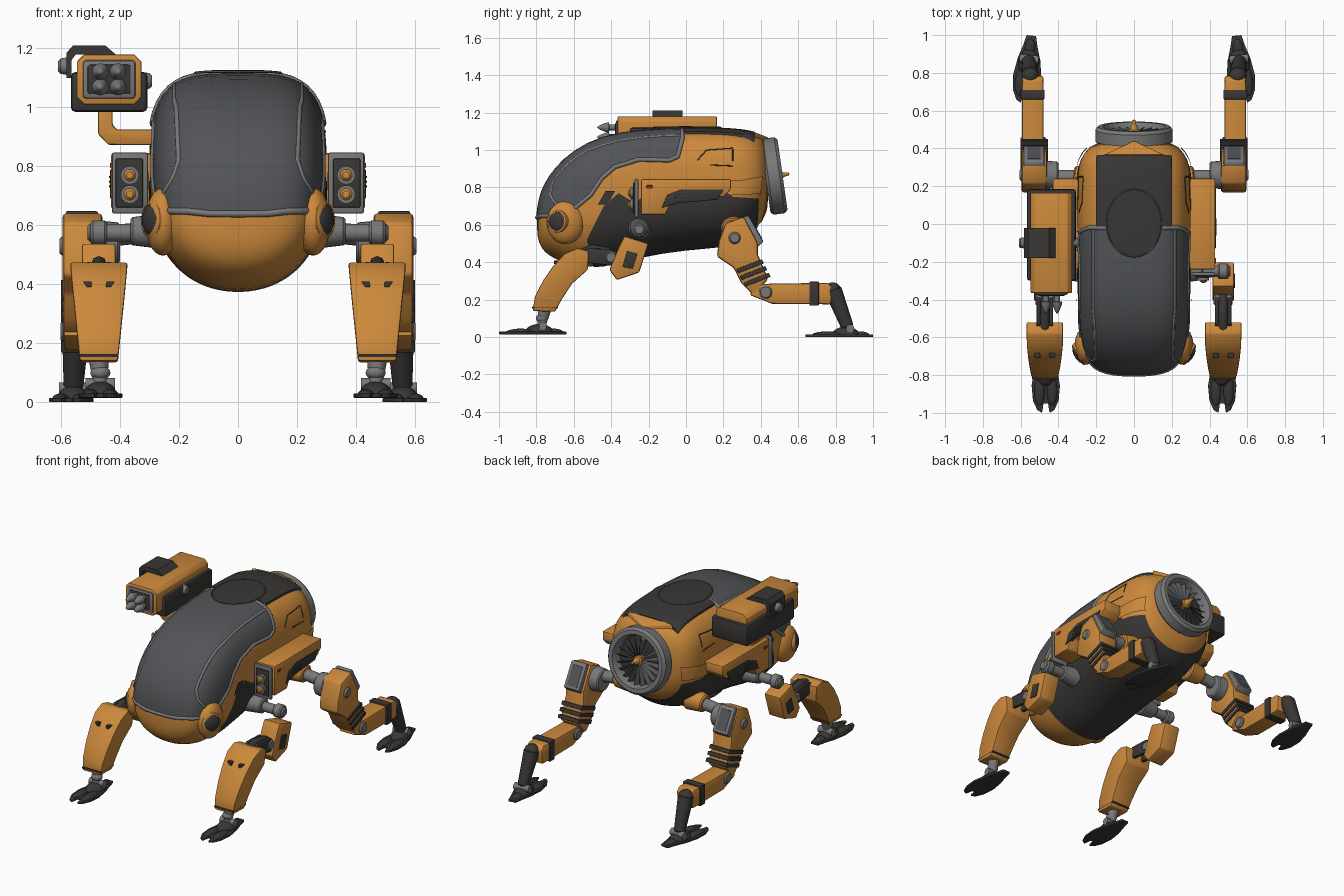
import bpy, bmesh, math
from mathutils import Vector, Matrix
from mathutils.bvhtree import BVHTree

if "Cube" in bpy.data.objects:
    bpy.data.objects.remove(bpy.data.objects["Cube"])

def mat(name, c):
    m = bpy.data.materials.new(name); m.diffuse_color = (*c, 1); return m
ORANGE = mat("orange paint", (.60, .25, .045)); DARK = mat("dark rubber", (.04, .038, .036))
GLASS = mat("canopy grey", (.085, .088, .095)); GREY = mat("metal grey", (.19, .19, .19))
RED = mat("red marker", (.25, .02, .02))

def finish(name, bm, m, mirror=False, bevel=0, angle=35):
    bmesh.ops.recalc_face_normals(bm, faces=bm.faces)
    if bevel:
        es = [e for e in bm.edges if e.calc_face_angle(0) > .5]
        bmesh.ops.bevel(bm, geom=es, offset=bevel, segments=2, profile=.5, affect='EDGES', clamp_overlap=True)
    me = bpy.data.meshes.new(name); bm.to_mesh(me); bm.free()
    me.materials.append(m)
    me.polygons.foreach_set("use_smooth", [True] * len(me.polygons))
    me.set_sharp_from_angle(angle=math.radians(angle))
    ob = bpy.data.objects.new(name, me); bpy.context.collection.objects.link(ob)
    if mirror: ob.modifiers.new("mirror", 'MIRROR')
    return ob

def prism(name, pts, axis, lo, hi, m, mirror=False, bevel=0, shape=None):
    bm = bmesh.new()
    put = {'x': lambda a, b, t: (t, a, b), 'y': lambda a, b, t: (a, t, b), 'z': lambda a, b, t: (a, b, t)}[axis]
    r = [[bm.verts.new(put(a, b, t)) for a, b in pts] for t in (lo, hi)]
    bm.faces.new(r[0]); bm.faces.new(r[1])
    for i in range(len(pts)):
        j = (i + 1) % len(pts); bm.faces.new((r[0][i], r[0][j], r[1][j], r[1][i]))
    if shape:
        for v in bm.verts: v.co = shape(v.co)
    return finish(name, bm, m, mirror, bevel)

def box(name, x, y, z, m, mirror=False, bevel=.008):
    return prism(name, [(x[0], y[0]), (x[1], y[0]), (x[1], y[1]), (x[0], y[1])], 'z', *z, m, mirror, bevel)

def lathe(name, prof, at, axis, m, mirror=False, n=24):
    bm = bmesh.new(); rings = []
    rot = Vector(axis).to_track_quat('Z', 'Y')
    for r, h in prof:
        rings.append([bm.verts.new(Vector(at) + rot @ Vector((r * math.cos(a), r * math.sin(a), h)))
                      for a in (2 * math.pi * i / n for i in range(n))])
    for p, q in zip(rings, rings[1:]):
        for i in range(n): bm.faces.new((p[i - 1], p[i], q[i], q[i - 1]))
    for end in (0, -1):
        if prof[end][0] > 0: bm.faces.new(rings[end])
    bmesh.ops.remove_doubles(bm, verts=bm.verts, dist=1e-5)
    return finish(name, bm, m, mirror)

def rod(name, a, b, r0, r1, m, mirror=True):
    d = Vector(b) - Vector(a); L = d.length; e = min(.008, L / 4)
    return lathe(name, [(0, 0), (r0 - e, 0), (r0, e), (r1, L - e), (r1 - e, L), (0, L)], a, d, m, mirror)

def ellipsoid(name, at, radii, m, mirror=True, floor=-9):
    bm = bmesh.new(); bmesh.ops.create_uvsphere(bm, u_segments=24, v_segments=14, radius=1)
    for v in bm.verts:
        v.co = Vector(at) + v.co * Vector(radii); v.co.z = max(v.co.z, floor)
    return finish(name, bm, m, mirror)

def tube(name, pts, r, m, mirror=False, cyclic=False):
    cu = bpy.data.curves.new(name, 'CURVE'); cu.dimensions = '3D'; cu.bevel_depth = r; cu.bevel_resolution = 2
    sp = cu.splines.new('POLY'); sp.points.add(len(pts) - 1); sp.use_cyclic_u = cyclic
    for p, c in zip(sp.points, pts): p.co = (*c, 1)
    tmp = bpy.data.objects.new("tmp", cu)
    bm = bmesh.new(); me = bpy.data.meshes.new_from_object(tmp); bm.from_mesh(me)
    bpy.data.objects.remove(tmp)
    return finish(name, bm, m, mirror, angle=70)

# hull: lofted cross-sections (y, bottom, middle, top, half width, upper exponent)
KEYS = [(-.797, .55, .60, .66, .07, 2), (-.785, .50, .61, .74, .15, 2.3), (-.76, .455, .62, .812, .21, 2.6),
        (-.70, .415, .64, .905, .255, 3.2), (-.6, .378, .66, .998, .28, 3.6), (-.45, .37, .68, 1.075, .29, 3.9),
        (-.25, .432, .70, 1.108, .298, 3.9), (0, .47, .72, 1.115, .302, 3.9), (.2, .482, .74, 1.108, .302, 3.9),
        (.3, .51, .78, 1.10, .298, 3.6), (.37, .58, .82, 1.088, .272, 3), (.45, .655, .855, 1.053, .205, 2)]
bm = bmesh.new(); N = 40; rings = []
for y, zb, zm, zt, w, n in KEYS:
    ring = []
    for i in range(N):
        a = 2 * math.pi * i / N; c, s = math.cos(a), math.sin(a); k = n if s > 0 else 2.1
        q = (abs(c) ** k + abs(s) ** k) ** (-1 / k)
        ring.append(bm.verts.new((w * c * q, y, zm + s * q * (zt - zm if s > 0 else zm - zb))))
    rings.append(ring)
for p, q in zip(rings, rings[1:]):
    for i in range(N): bm.faces.new((p[i - 1], p[i], q[i], q[i - 1]))
bm.faces.new(rings[0]); bm.faces.new(rings[-1])
hull = finish("hull", bm, ORANGE, angle=60)
hull.modifiers.new("smooth", 'SUBSURF').levels = 1
deps = bpy.context.evaluated_depsgraph_get()
hull.data = bpy.data.meshes.new_from_object(hull.evaluated_get(deps)); hull.modifiers.clear()
base = bmesh.new(); base.from_mesh(hull.data); base.normal_update(); bvh = BVHTree.FromBMesh(base)

def panel(name, cutter, m, off):
    """Raised skin: inflated hull trimmed by a cutter, inner cut faces removed."""
    b = base.copy()
    for v, src in zip(b.verts, base.verts): v.co = src.co + src.normal * off
    ob = finish(name, b, m, angle=60)
    mod = ob.modifiers.new("trim", 'BOOLEAN'); mod.operation = 'INTERSECT'; mod.object = cutter; mod.solver = 'EXACT'
    bpy.context.view_layer.update()
    me = bpy.data.meshes.new_from_object(ob.evaluated_get(bpy.context.evaluated_depsgraph_get()))
    b = bmesh.new(); b.from_mesh(me)
    far = [f for f in b.faces if bvh.find_nearest(f.calc_center_median())[3] > off + .012]
    bmesh.ops.delete(b, geom=far, context='FACES')
    for x in (ob, cutter): bpy.data.objects.remove(x)
    return finish(name, b, m, angle=60)

def trace(pts, axis, step=.006):
    """Project a 2D path on to the hull from the side, front or top."""
    put, d = {'x': (lambda a, b: (2, a, b), (-1, 0, 0)), 'y': (lambda a, b: (a, -2, b), (0, 1, 0)),
              'z': (lambda a, b: (a, b, 2), (0, 0, -1))}[axis]
    out = []
    for p, q in zip(pts, pts[1:]):
        k = max(1, int(math.dist(p, q) / step))
        for i in range(k + 1):
            hit = bvh.ray_cast(Vector(put(*(p[j] + (q[j] - p[j]) * i / k for j in (0, 1)))), Vector(d))[0]
            if hit and (not out or (hit - out[-1]).length > .003): out.append(hit)
    return out

# canopy, roof and belly skins
EDGE = [(-.9, .63), (-.72, .65), (-.6, .685), (-.51, .76), (-.45, .85), (-.38, .91), (-.25, .95), (-.09, .945),
        (-.045, .965), (-.02, 1.06), (-.02, 1.14)]
panel("canopy", prism("cut", EDGE + [(-.02, 1.4), (-.9, 1.4)], 'x', -1, 1, GLASS), GLASS, .004)
side = [p for p in trace(EDGE, 'x') if p.y > -.74]
front = trace([(0, .639), (.1, .64), (.17, .648), (side[0].x - .01, side[0].z)], 'y')
tube("canopy_rim", front + side + trace([(.15, -.02), (0, -.02)], 'z'), .012, GREY, True)
tube("canopy_seam", trace([(.215, -.03), (.215, -.45)], 'z') + trace([(.208, 1.0), (.2, .82), (.22, .76), (.25, .71)], 'y'),
     .009, GREY, True)
panel("roof_panel", box("cut", (-.2, .2), (-.012, .365), (.95, 1.4), DARK), DARK, .012)
OVAL = [(.145 * math.cos(i * math.pi / 20), .005 + .178 * math.sin(i * math.pi / 20)) for i in range(40)]
panel("roof_hatch", prism("cut", OVAL, 'z', .95, 1.4, DARK), DARK, .015)
tube("hatch_rim", [p + Vector((0, 0, .013)) for p in trace(OVAL, 'z')], .004, GLASS, cyclic=True)
panel("belly", prism("cut", [(-.45, .2), (-.53, .52), (-.44, .70), (-.36, .77), (-.28, .72), (-.1, .82), (.22, .82),
                             (.25, .75), (.39, .74), (.36, .2)], 'x', -1, 1, DARK), DARK, .005)
panel("haunch", prism("cut", [(.1, .83), (.24, .76), (.4, .765), (.41, .86), (.3, .84)], 'x', -1, 1, ORANGE), ORANGE, .012)
tube("access_seam", trace([(.06, .945), (.11, 1.0), (.25, 1.01), (.25, .94)], 'x'), .003, DARK, True)
tube("access_seam_low", trace([(.13, .92), (.25, .915)], 'x'), .003, DARK, True)
panel("side_vent", prism("cut", [(-.47, .71), (-.43, .78), (-.38, .78), (-.42, .71)], 'x', -1, 1, DARK), DARK, .012)
prism("tail_spine", [(-.16, .365), (0, .44), (.16, .365)], 'z', 1.0, 1.112, ORANGE, bevel=.006,
      shape=lambda v: Vector((v.x, v.y, v.z - abs(v.x) * .1 - (v.y - .365) * .6)))

# eyes on the nose sides
ellipsoid("eye_housing", (.255, -.645, .612), (.06, .1, .115), ORANGE)
EYE = ((.276, -.682, .618), (.85, -.52, .05))
lathe("eye_rim", [(.05, 0), (.066, 0), (.062, .024), (.054, .028), (.05, .015)], *EYE, ORANGE, True)
lathe("eye_lens", [(.056, 0), (.053, .024), (.038, .036), (.018, .042), (0, .043)], *EYE, DARK, True)

# rear turbine
AX = Vector((0, math.cos(.14), math.sin(.14))); C = Vector((0, .425, .855))
lathe("turbine_ring", [(.15, 0), (.19, 0), (.205, .015), (.205, .075), (.19, .092), (.165, .092), (.148, .05), (.15, 0)], C, AX, GREY, n=48)
lathe("turbine_back", [(0, .03), (.155, .03)], C, AX, DARK, n=32)
lathe("turbine_hub", [(.03, .03), (.03, .07), (.022, .075), (.022, .085), (.012, .1), (.008, .125), (0, .13)], C, AX, ORANGE)
bm = bmesh.new(); rot = AX.to_track_quat('Z', 'Y')
for i in range(20):
    R = Matrix.Rotation(i * math.pi / 10, 3, 'Z')
    bm.faces.new([bm.verts.new(C + rot @ (R @ Vector(p))) for p in ((.03, -.003, .065), (.15, -.01, .07), (.15, .01, .045), (.03, .004, .045))])
finish("turbine_blades", bm, GLASS)

# side pods with twin lamps
prism("side_pod", [(-.24, .655), (-.11, .655), (-.08, .72), (.2, .75), (.24, .79), (.24, .845), (-.24, .845)], 'x', .295, .43, ORANGE, True, .008)
prism("pod_side_panel", [(-.13, .69), (-.05, .715), (.17, .735), (.2, .79), (-.02, .79), (-.1, .76)], 'x', .41, .434, DARK, True, .003)
for i in range(3):
    box("pod_vent", (.43, .437), (-.06 + i * .005, .02 + i * .005), (.728 + i * .016, .736 + i * .016), DARK, True, .001)
box("pod_marker", (.425, .434), (-.21, -.18), (.795, .812), RED, True, .002)
box("pod_front_frame", (.305, .428), (-.275, -.255), (.64, .847), GREY, True, .008)
box("pod_front_face", (.322, .415), (-.283, -.26), (.66, .827), DARK, True, .006)
for z in (.705, .77):
    lathe("pod_lamp_ring", [(.031, 0), (.031, .018), (.02, .018)], (.367, -.28, z), (0, -1, 0), GREY, True)
    lathe("pod_lamp", [(.02, 0), (.02, .022), (.012, .03), (0, .032)], (.367, -.28, z), (0, -1, 0), ORANGE, True)

# launcher box on an arm, left side only
LX, LZ = -.437, 1.095
prism("launcher_body", [(x + LX, z + LZ) for x, z in ((-.11, -.06), (-.085, -.085), (.085, -.085), (.11, -.06), (.11, .06),
      (.085, .085), (-.085, .085), (-.11, .06))], 'y', -.365, .165, ORANGE, bevel=.005)
box("launcher_cradle", (-.567, -.307), (-.30, .185), (.985, 1.12), DARK, bevel=.015)
box("launcher_bezel", (LX - .09, LX + .09), (-.375, -.35), (LZ - .066, LZ + .066), GREY, bevel=.012)
box("launcher_face", (LX - .075, LX + .075), (-.38, -.36), (LZ - .052, LZ + .052), DARK, bevel=.01)
for dx in (-.03, .03):
    for dz in (-.026, .026):
        lathe("launcher_tip", [(.016, 0), (.016, .03), (.028, .032), (.024, .05), (.012, .08), (0, .097)], (LX + dx, -.38, LZ + dz), (0, -1, 0), GREY)
prism("launcher_top_bracket", [(-.582, 1.10), (-.582, 1.185), (-.56, 1.21), (-.45, 1.21), (-.415, 1.18), (-.55, 1.18), (-.565, 1.16), (-.565, 1.10)],
      'y', -.18, -.02, DARK)
rod("launcher_knob", (-.57, -.1, 1.14), (-.61, -.1, 1.14), .03, .026, GREY, False)
rod("launcher_pivot", (-.33, -.1, 1.09), (-.292, -.1, 1.09), .03, .026, GREY, False)
prism("launcher_arm", [(-.475, 1.0), (-.475, .91), (-.44, .873), (-.28, .873), (-.28, .925), (-.41, .925), (-.425, .94), (-.425, 1.0)],
      'y', -.14, -.04, ORANGE, bevel=.006)

def foot(name, x, y, z, turn):
    half = [(.012, -.185), (.02, -.235), (.045, -.22), (.068, -.17), (.075, -.09), (.06, 0), (.038, .07), (.025, .125)]
    parts = [prism(name + "_sole", half + [(-a, b) for a, b in half[::-1]], 'z', 0, .014, DARK, False, .003),
             ellipsoid(name + "_instep", (0, -.02, .01), (.055, .075, .045), DARK, False, 0),
             ellipsoid(name + "_heel", (0, .06, .008), (.028, .05, .022), DARK, False, 0)]
    parts += [ellipsoid(name + "_toe", (s * .034, -.12, .008), (.028, .08, .022), DARK, False, 0) for s in (-1, 1)]
    parts.append(lathe(name + "_ankle_pin", [(0, -.05), (.022, -.05), (.022, .05), (0, .05)], (0, 0, .045), (1, 0, 0), GREY))
    for p in parts:
        p.data.transform(Matrix.Translation((x, y, z)) @ Matrix.Rotation(turn, 4, 'Z'))
        p.modifiers.new("mirror", 'MIRROR')

# front legs
FX = .472
rod("front_hip_collar", (.25, -.25, .58), (.365, -.25, .58), .06, .048, GREY)
rod("front_hip_shaft", (.35, -.25, .575), (.51, -.25, .575), .03, .03, GREY)
rod("front_hip_cap", (.445, -.25, .575), (.5, -.25, .575), .042, .042, GREY)
prism("front_upper_leg", [(-.33, .54), (-.2, .50), (-.25, .345), (-.37, .305), (-.41, .36), (-.36, .48)], 'x', .415, .53, ORANGE, True, .01)
prism("front_upper_inset", [(-.315, .46), (-.26, .445), (-.285, .365), (-.34, .375)], 'x', .52, .535, DARK, True, .003)
tube("front_knee_link", [(FX, -.36, .42), (FX, -.42, .455), (FX, -.5, .47), (FX, -.6, .43)], .026, DARK, True)
for s in (-.034, .034):
    prism("front_knee_fork", [(-.57, .44), (-.53, .475), (-.4, .47), (-.36, .42), (-.38, .38), (-.55, .4)], 'x', FX + s - .01, FX + s + .01, DARK, True, .004)
rod("front_knee_pin", (FX - .05, -.4, .425), (FX + .05, -.4, .425), .032, .032, GREY)
taper = lambda v: Vector((FX + (v.x - FX) * min(1, .66 + (v.z - .13) * 1.05), v.y, v.z))
prism("front_shin", [(-.58, .475), (-.52, .46), (-.525, .36), (-.61, .285), (-.665, .2), (-.70, .135), (-.82, .14), (-.808, .215), (-.765, .30), (-.71, .38), (-.65, .445)],
      'x', FX - .097, FX + .097, ORANGE, True, .008, taper)
box("front_shin_band", (FX - .067, FX + .067), (-.823, -.685), (.153, .164), DARK, True, .003)
for s in (-.04, .04):
    prism("front_shin_slot", [(FX + s - .014, .41), (FX + s + .014, .41), (FX + s * .8 + .008, .39), (FX + s * .8 - .008, .39)], 'y', -.706, -.67, DARK, True)
rod("front_ankle", (FX, -.755, .15), (FX - .005, -.775, .05), .034, .022, GREY)
ellipsoid("front_ankle_ball", (FX - .005, -.77, .1), (.034, .032, .024), GREY)
foot("front_foot", .467, -.765, .015, 0)

# rear legs
rod("rear_hip_collar", (.2, .25, .59), (.315, .25, .58), .07, .055, ORANGE)
rod("rear_hip_shaft", (.28, .25, .58), (.47, .25, .56), .036, .036, GREY)
rod("rear_hip_drum", (.40, .26, .54), (.47, .26, .54), .07, .075, GREY)
prism("rear_thigh", [(.21, .61), (.31, .645), (.385, .50), (.385, .44), (.44, .31), (.36, .225), (.295, .29), (.255, .37), (.165, .43), (.175, .51)],
      'x', .46, .595, ORANGE, True, .014)
prism("rear_thigh_plate", [(.305, .645), (.335, .65), (.415, .51), (.38, .48)], 'x', .475, .585, GREY, True, .008)
prism("rear_plate_inset", [(.338, .635), (.346, .635), (.409, .525), (.40, .52)], 'x', .495, .565, GLASS, True)
for i in range(3):
    u, h = .036 * i, .011
    p, q = (.268 + u * .55, .352 - u), (.406 + u * .5, .405 - u)
    prism("rear_thigh_band", [(p[0], p[1] + h), (q[0], q[1] + h), (q[0] + .01, q[1] - h), (p[0] + .01, p[1] - h)], 'x', .454, .601, DARK, True, .003)
rod("rear_thigh_boss", (.58, .26, .53), (.606, .26, .53), .036, .03, GREY)
rod("rear_knee_pin", (.465, .425, .24), (.602, .425, .24), .036, .036, GREY)
prism("rear_shin", [(.37, .285), (.44, .285), (.76, .29), (.785, .265), (.775, .175), (.46, .178), (.34, .225)], 'x', .48, .592, ORANGE, True, .01)
box("rear_shin_band", (.473, .6), (.66, .71), (.168, .297), DARK, True, .005)
ellipsoid("rear_ankle_knuckle", (.55, .785, .25), (.046, .045, .042), DARK)
rod("rear_ankle_link", (.55, .785, .255), (.558, .865, .05), .047, .034, DARK)
foot("rear_foot", .556, .873, 0, .1)
base.free()

for m in bpy.data.materials:
    if m.users and not m.is_grease_pencil:
        m.use_nodes = True
        m.node_tree.nodes["Principled BSDF"].inputs["Base Color"].default_value = m.diffuse_color
